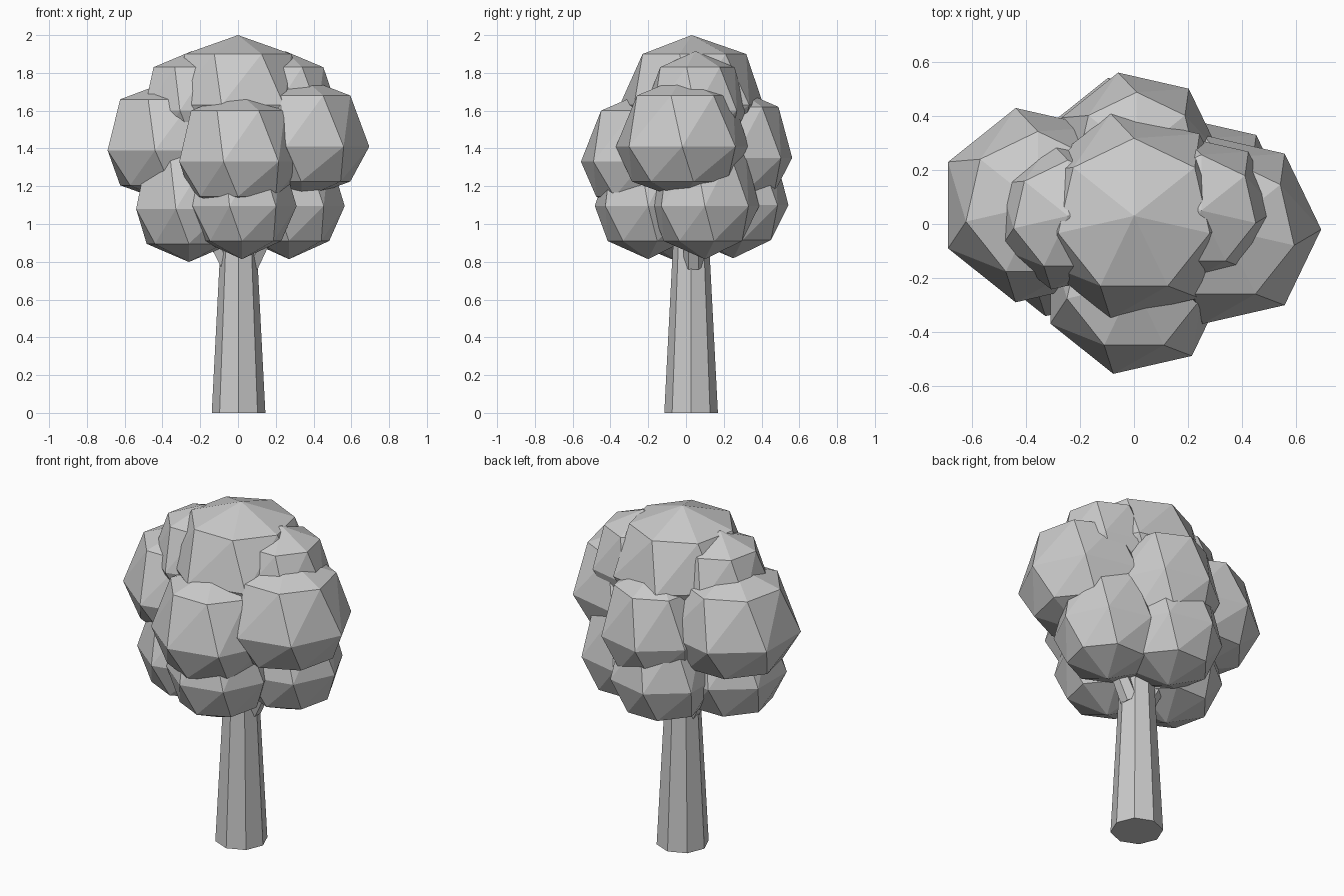
import bpy, bmesh
from math import sin, cos, pi
from mathutils import Vector

if "Cube" in bpy.data.objects:
    bpy.data.objects.remove(bpy.data.objects["Cube"])

SIDES = 7


def finish(name, bm):
    bmesh.ops.recalc_face_normals(bm, faces=bm.faces)
    me = bpy.data.meshes.new(name)
    bm.to_mesh(me)
    bm.free()
    ob = bpy.data.objects.new(name, me)
    bpy.context.collection.objects.link(ob)
    return ob


# Leaf clump: seven-sided, three slightly twisted rings, flattened underneath
def clump(name, x, y, z, r, h=0.37):
    bm = bmesh.new()
    step = 2 * pi / SIDES
    rings = []
    for i, (k, dz) in enumerate([(0.74, 0.73), (1.0, 0.0), (0.74, -0.5)]):
        a0 = pi / 2 + i * step / 4
        rings.append([bm.verts.new((x + r * k * cos(a0 + j * step),
                                    y + r * k * sin(a0 + j * step),
                                    z + h * dz)) for j in range(SIDES)])
    top = bm.verts.new((x, y, z + h))
    low = bm.verts.new((x, y, z - h * 0.76))
    for j in range(SIDES):
        n = (j + 1) % SIDES
        bm.faces.new((top, rings[0][j], rings[0][n]))
        bm.faces.new((low, rings[2][n], rings[2][j]))
        for a, b in zip(rings, rings[1:]):
            bm.faces.new((a[j], b[j], a[n]))
            bm.faces.new((b[j], b[n], a[n]))
    return finish(name, bm)


# Tapered limb between two points
def limb(name, p, q, r1, r2, sides):
    p, q = Vector(p), Vector(q)
    bm = bmesh.new()
    bmesh.ops.create_cone(bm, cap_ends=True, segments=sides, radius1=r1,
                          radius2=r2, depth=(q - p).length)
    ob = finish(name, bm)
    ob.location = (p + q) / 2
    ob.rotation_mode = 'QUATERNION'
    ob.rotation_quaternion = Vector((0, 0, 1)).rotation_difference(q - p)
    return ob


# Trunk and two side branches
limb("trunk", (0.003, 0.027, 0), (0.003, 0.027, 1.1), 0.142, 0.085, 8)
limb("branch_left", (-0.04, 0.03, 0.78), (-0.3, 0.05, 1.25), 0.055, 0.035, 6)
limb("branch_right", (0.06, 0.04, 0.78), (0.3, 0.03, 1.25), 0.055, 0.035, 6)

# Lower tier of leaves
clump("leaves_low_front", 0.02, -0.2, 1.095, 0.29)
clump("leaves_low_right", 0.27, 0.1, 1.095, 0.295)
clump("leaves_low_back", -0.03, 0.25, 1.1, 0.3)
clump("leaves_low_left", -0.26, -0.04, 1.08, 0.31)

# Middle tier of leaves
clump("leaves_mid_front", 0.0, -0.22, 1.33, 0.345)
clump("leaves_mid_right", 0.335, -0.02, 1.41, 0.36)
clump("leaves_mid_back", 0.01, 0.26, 1.35, 0.31)
clump("leaves_mid_left", -0.357, 0.07, 1.39, 0.37)

# Upper tier and crown
clump("leaves_high_left", -0.245, 0.03, 1.6, 0.28, 0.315)
clump("leaves_high_right", 0.25, 0.05, 1.6, 0.28, 0.315)
clump("crown", 0.0, 0.03, 1.63, 0.39)
